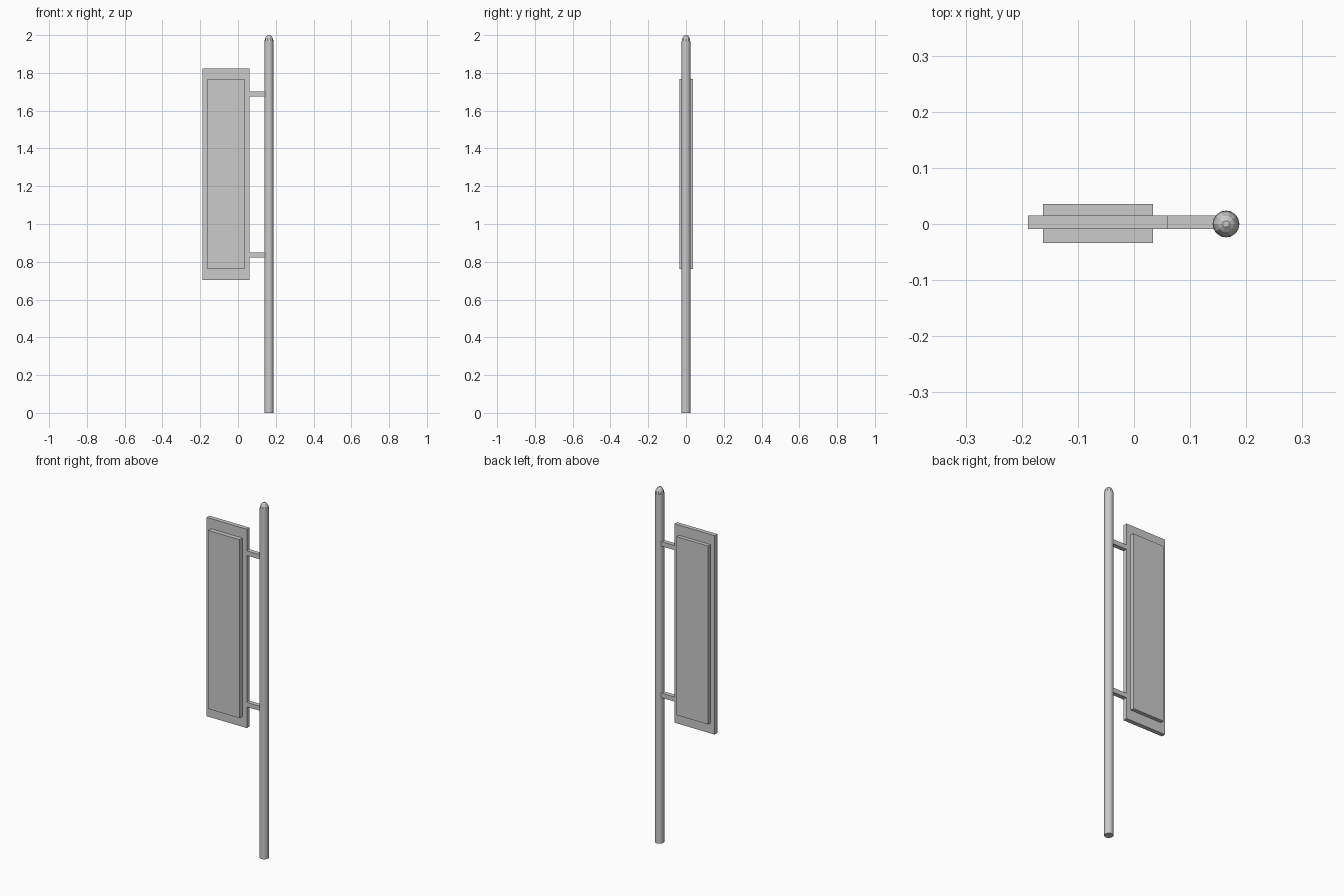
import bpy
import math

if "Cube" in bpy.data.objects:
    bpy.data.objects.remove(bpy.data.objects["Cube"], do_unlink=True)

# One plain grey for the whole sign
grey = bpy.data.materials.new("light_grey")
grey.use_nodes = True
colour = (0.6, 0.6, 0.6, 1)
grey.diffuse_color = colour
grey.node_tree.nodes["Principled BSDF"].inputs["Base Color"].default_value = colour

POLE_X, POLE_R = 0.164, 0.024


def box(name, low, high):
    """Axis-aligned box between two corners."""
    centre = [(a + b) / 2 for a, b in zip(low, high)]
    bpy.ops.mesh.primitive_cube_add(size=1, location=centre)
    obj = bpy.context.object
    obj.name = name
    obj.scale = [b - a for a, b in zip(low, high)]
    bpy.ops.object.transform_apply(location=False, rotation=False, scale=True)
    obj.data.materials.append(grey)
    return obj


def lathe(name, profile, sides):
    """Closed solid turned around the pole axis from (radius, z) rings."""
    verts = [(r * math.cos(math.tau * i / sides), r * math.sin(math.tau * i / sides), z)
             for r, z in profile for i in range(sides)]
    faces = [(k * sides + i, k * sides + (i + 1) % sides,
              (k + 1) * sides + (i + 1) % sides, (k + 1) * sides + i)
             for k in range(len(profile) - 1) for i in range(sides)]
    last = len(verts) - sides
    faces += [tuple(reversed(range(sides))), tuple(range(last, last + sides))]
    mesh = bpy.data.meshes.new(name)
    mesh.from_pydata(verts, [], faces)
    mesh.materials.append(grey)
    obj = bpy.data.objects.new(name, mesh)
    obj.location.x = POLE_X
    bpy.context.collection.objects.link(obj)
    return obj


# Round pole
pole = lathe("pole", [(POLE_R, 0), (POLE_R, 1.968)], 16)
bpy.ops.object.select_all(action='DESELECT')
pole.select_set(True)
bpy.context.view_layer.objects.active = pole
bpy.ops.object.shade_smooth_by_angle(angle=math.radians(35))

# Faceted domed cap
lathe("pole_cap", [(POLE_R, 1.966), (0.021, 1.981), (0.015, 1.993), (0.006, 2.0)], 10)

# Thin backing board with a thicker sign face showing on both sides
box("sign_board", (-0.189, -0.009, 0.704), (0.061, 0.015, 1.824))
box("sign_face", (-0.162, -0.034, 0.762), (0.034, 0.036, 1.767))

# Two arms joining the board to the pole
for name, z in (("lower_arm", 0.836), ("upper_arm", 1.689)):
    box(name, (0.055, -0.009, z - 0.013), (0.15, 0.015, z + 0.013))
